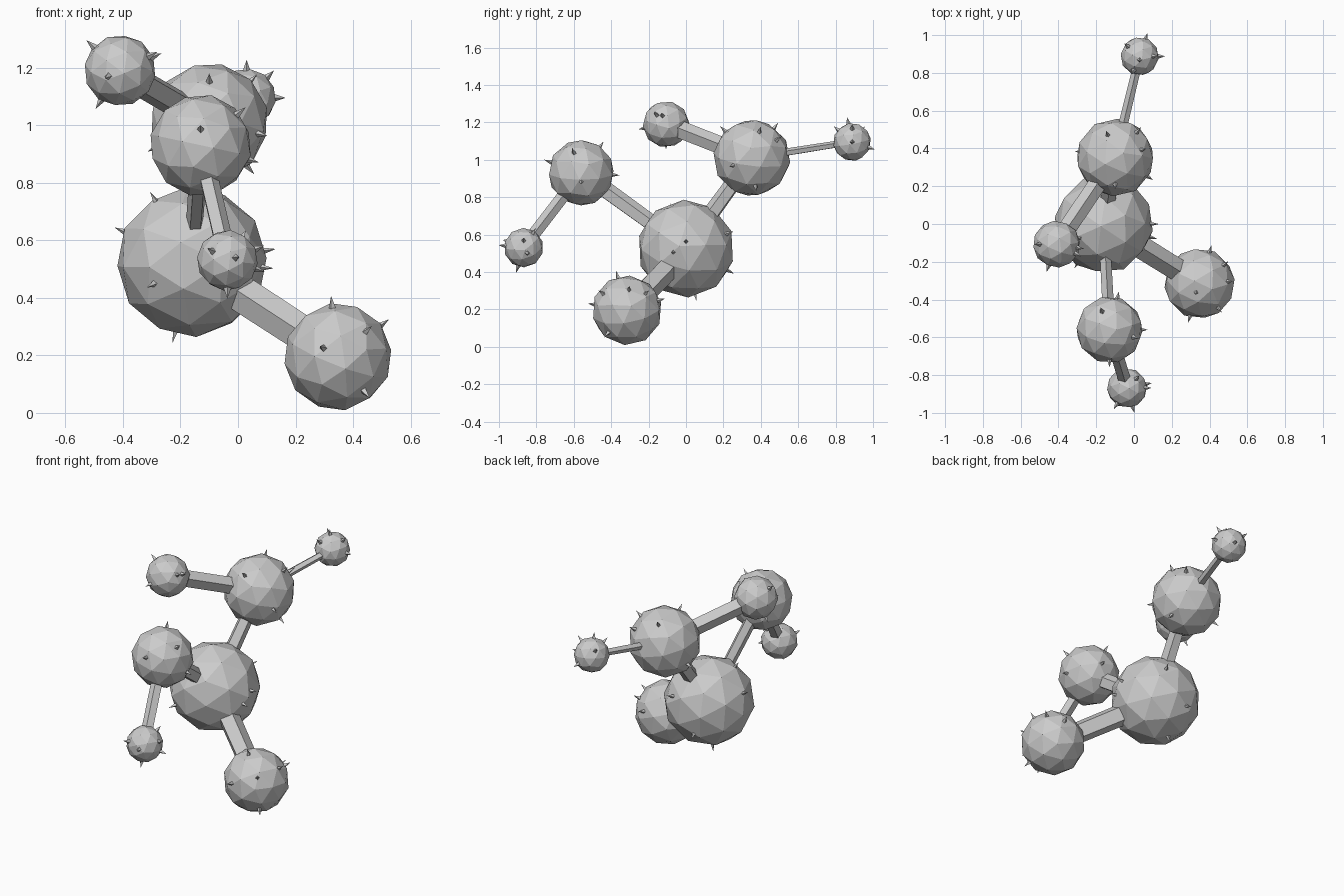
import bpy, bmesh, random
from mathutils import Vector, Matrix, Euler

if "Cube" in bpy.data.objects:
    bpy.data.objects.remove(bpy.data.objects["Cube"])

random.seed(4)


def finish(name, bm):
    bmesh.ops.recalc_face_normals(bm, faces=bm.faces[:])
    mesh = bpy.data.meshes.new(name)
    bm.to_mesh(mesh)
    bm.free()
    ob = bpy.data.objects.new(name, mesh)
    bpy.context.collection.objects.link(ob)
    return ob


def aim(start, end):
    """Matrix placing local Z along start -> end, centred between them."""
    d = end - start
    return Matrix.Translation((start + end) / 2) @ d.to_track_quat('Z', 'Y').to_matrix().to_4x4()


def ball(name, centre, radius, spikes):
    """Faceted ball plus small thorns in the given directions."""
    c = Vector(centre)
    bm = bmesh.new()
    turn = Euler([random.uniform(0, 6.28) for _ in range(3)]).to_matrix().to_4x4()
    bmesh.ops.create_icosphere(bm, subdivisions=2, radius=radius,
                               matrix=Matrix.Translation(c) @ turn)
    finish(name, bm)
    bm = bmesh.new()
    for s in spikes:
        d = Vector(s).normalized()
        start, end = c + d * radius * 0.92, c + d * (radius + 0.033)
        bmesh.ops.create_cone(bm, cap_ends=True, segments=4, radius1=0.014, radius2=0,
                              depth=(end - start).length, matrix=aim(start, end))
    finish(name + "_thorns", bm)
    return c


def rod(name, a, b, wide, tall, taper=0.85):
    """Tapered five-sided strut between two ball centres."""
    bm = bmesh.new()
    bmesh.ops.create_cone(bm, cap_ends=True, segments=5, radius1=0.5, radius2=0.5 * taper,
                          depth=(b - a).length,
                          matrix=aim(a, b) @ Matrix.Diagonal((wide, tall, 1, 1)))
    finish(name, bm)


# Balls
core = ball("core_ball", (-0.16, 0, 0.525), 0.262, [
    (-.9, 0, .4), (-.12, -.07, .2), (-.14, -.21, -.08), (-.06, .05, -.25),
    (.26, 0, .04), (.25, -.07, -.02), (.1, .22, .08), (-.05, .23, -.12)])
low = ball("lower_ball", (0.347, -0.315, 0.195), 0.188, [
    (-.02, -.05, .18), (.15, .01, .11), (-.05, -.17, .03), (.1, -.11, -.13),
    (.05, .16, .05), (.13, .1, .09), (.1, -.13, .09)])
back = ball("back_ball", (-0.1, 0.352, 1.01), 0.207, [
    (.14, .04, .14), (.12, .14, .1), (.13, .02, -.15), (-.19, .03, -.09),
    (.17, -.1, -.04), (-.04, .12, .16), (0, -.14, .14)])
left = ball("left_tip", (-0.41, -0.107, 1.19), 0.125, [
    (-.1, 0, .09), (.12, -.02, .05), (-.04, -.11, -.02), (-.07, 0, -.11), (.1, -.05, .05)])
tail = ball("back_tip", (0.03, 0.888, 1.095), 0.102, [
    (.1, 0, 0), (0, -.02, .1), (-.03, -.07, .06), (.03, .09, -.03), (.07, 0, .07), (-.06, .05, .06)])
front = ball("front_ball", (-0.13, -0.56, 0.93), 0.178, [
    (0, -.17, .06), (.13, -.04, .11), (-.04, .1, .14), (.17, 0, -.05), (.04, .16, -.01)])
drop = ball("front_tip", (-0.037, -0.868, 0.53), 0.106, [
    (-.05, -.08, .03), (.03, -.1, .01), (.1, 0, .04), (.1, .02, -.03), (.05, .05, .08), (0, -.03, -.1)])

# Struts
rod("lower_strut", core, low, 0.13, 0.135, 0.95)
rod("back_strut", core, back, 0.09, 0.10)
rod("left_strut", back, left, 0.10, 0.10, 1.0)
rod("back_tip_strut", back, tail, 0.055, 0.045)
rod("front_strut", core, front, 0.06, 0.09, 1.1)
rod("front_tip_strut", front, drop, 0.07, 0.07, 1.0)
